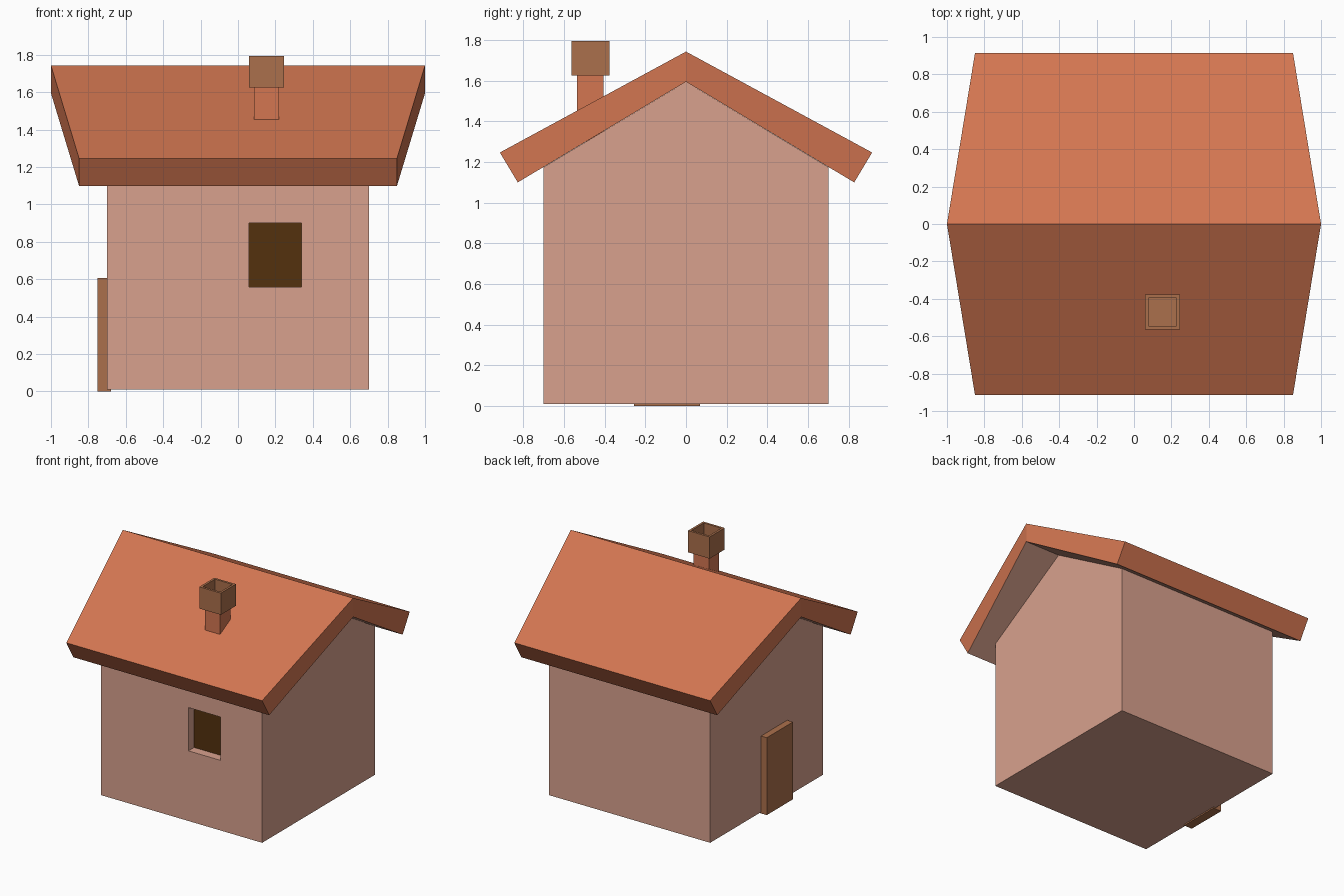
import bpy
import bmesh
from mathutils import Vector

cube = bpy.data.objects.get("Cube")
if cube:
    bpy.data.objects.remove(cube, do_unlink=True)


def material(name, *srgb):
    lin = [((c / 255 + 0.055) / 1.055) ** 2.4 for c in srgb] + [1.0]
    mat = bpy.data.materials.new(name)
    mat.use_nodes = True
    mat.diffuse_color = lin
    mat.node_tree.nodes["Principled BSDF"].inputs["Base Color"].default_value = lin
    return mat


PLASTER = material("plaster", 216, 161, 141)
TILE = material("terracotta", 211, 118, 81)
WOOD = material("brown wood", 171, 112, 76)
PANE = material("dark window", 84, 49, 13)


def finish(name, bm, *mats):
    bmesh.ops.recalc_face_normals(bm, faces=bm.faces)
    mesh = bpy.data.meshes.new(name)
    bm.to_mesh(mesh)
    bm.free()
    for mat in mats:
        mesh.materials.append(mat)
    obj = bpy.data.objects.new(name, mesh)
    bpy.context.collection.objects.link(obj)
    return obj


def box(lo, hi):
    bm = bmesh.new()
    bmesh.ops.create_cube(bm, size=1)
    lo, hi = Vector(lo), Vector(hi)
    for v in bm.verts:
        v.co = (lo + hi) / 2 + v.co * (hi - lo)
    return bm


def loft(profile):
    """Mirror a (half width, y, z) profile in x and span it with faces."""
    bm = bmesh.new()
    left = [bm.verts.new((-w, y, z)) for w, y, z in profile]
    right = [bm.verts.new((w, y, z)) for w, y, z in profile]
    n = len(profile)
    for i in range(n):
        j = (i + 1) % n
        bm.faces.new((left[i], left[j], right[j], right[i]))
    return bm, left, right


def facing(bm, axis):
    bm.normal_update()
    return max(bm.faces, key=lambda f: (f.normal.dot(axis) > 0.99, f.calc_center_median().dot(axis)))


# Walls: gabled prism
W, BASE, EAVE, PEAK = 0.70, 0.01, 1.175, 1.595
bm, left, right = loft([(W, -W, BASE), (W, -W, EAVE), (W, 0, PEAK), (W, W, EAVE), (W, W, BASE)])
bm.faces.new(left)
bm.faces.new(right)
bmesh.ops.recalc_face_normals(bm, faces=bm.faces)

# Window: cut its outline into the front wall, then recess it
front = Vector((0, -1, 0))
window = Vector((0.20, -W, 0.73))
for co, no in (((0.06, 0, 0), (1, 0, 0)), ((0.34, 0, 0), (1, 0, 0)),
               ((0, 0, 0.56), (0, 0, 1)), ((0, 0, 0.90), (0, 0, 1))):
    bm.normal_update()
    faces = [f for f in bm.faces if f.normal.dot(front) > 0.99]
    edges = {e for f in faces for e in f.edges}
    verts = {v for f in faces for v in f.verts}
    bmesh.ops.bisect_plane(bm, geom=faces + list(edges) + list(verts), plane_co=co, plane_no=no)
bm.normal_update()
hole = min(bm.faces, key=lambda f: (f.calc_center_median() - window).length)
bmesh.ops.inset_individual(bm, faces=[hole], thickness=0, depth=-0.07)
hole.material_index = 1
finish("house_walls", bm, PLASTER, PANE)

# Roof: folded slab, narrower at the eaves, with plastered underside
bm, left, right = loft([(0.85, -0.915, 1.247), (1, 0, 1.743), (0.85, 0.915, 1.247),
                        (0.85, 0.827, 1.10), (1, 0, PEAK), (0.85, -0.827, 1.10)])
for side in (left, right):
    bm.faces.new([side[i] for i in (0, 1, 4, 5)])
    bm.faces.new([side[i] for i in (1, 2, 3, 4)])
bmesh.ops.recalc_face_normals(bm, faces=bm.faces)
for f in bm.faces:
    if f.normal.z < -0.5 and f.calc_center_median().z > 1.25:
        f.material_index = 1
finish("roof", bm, TILE, PLASTER)

# Chimney: shaft and hollow cap
finish("chimney_shaft", box((0.086, -0.535, 1.30), (0.219, -0.405, 1.63)), TILE)
bm = box((0.059, -0.564, 1.625), (0.246, -0.377, 1.795))
top = facing(bm, Vector((0, 0, 1)))
bmesh.ops.inset_individual(bm, faces=[top], thickness=0.025, depth=0)
bmesh.ops.inset_individual(bm, faces=[top], thickness=0, depth=-0.12)
finish("chimney_cap", bm, WOOD)

# Door on the right-hand gable wall
finish("door", box((-0.75, -0.255, 0), (-0.68, 0.07, 0.607)), WOOD)
